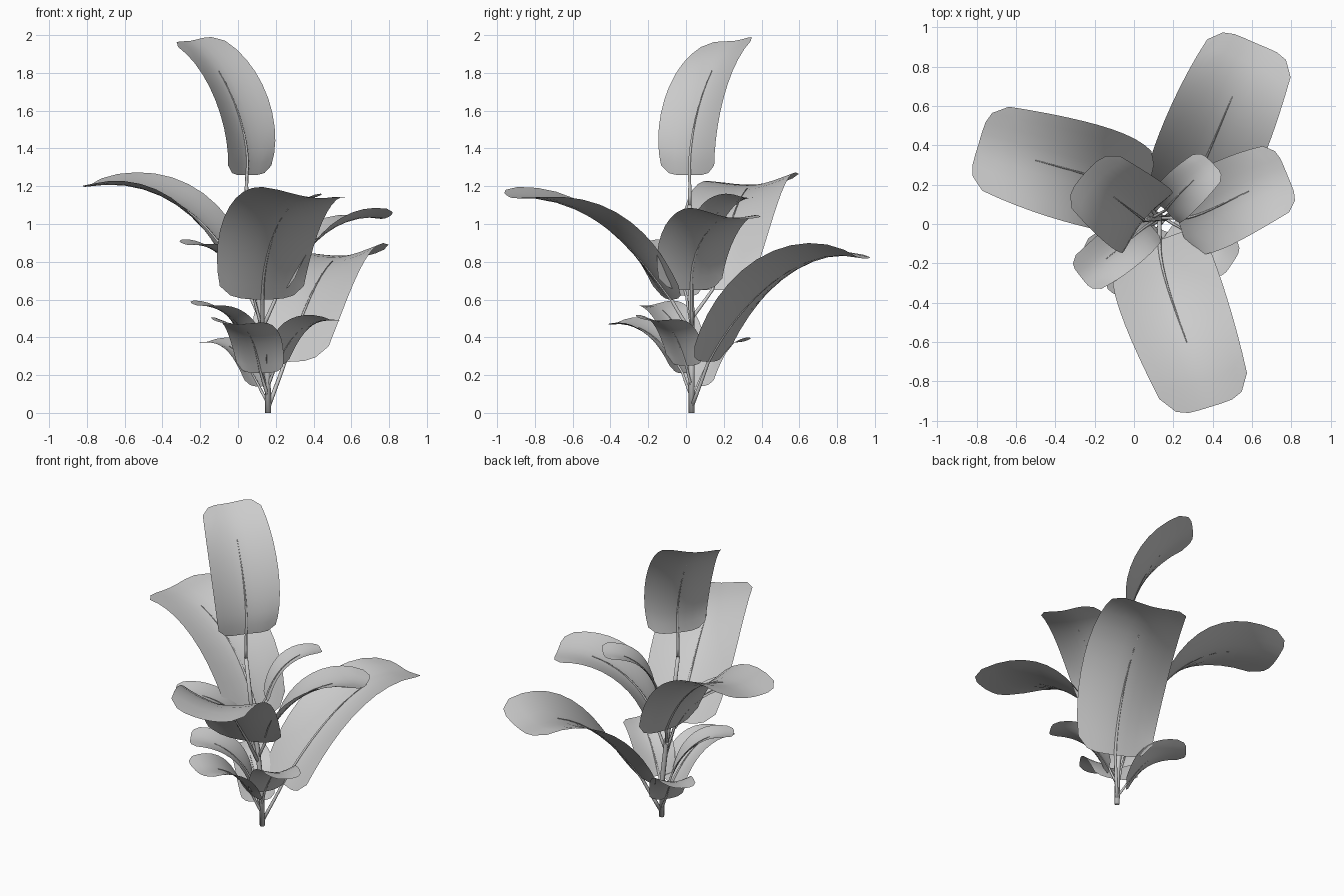
import bpy, bmesh
from math import sin, pi
from mathutils import Vector

cube = bpy.data.objects.get("Cube")
if cube:
    bpy.data.objects.remove(cube, do_unlink=True)

grey = bpy.data.materials.new("plain_grey")
grey.use_nodes = True
grey.diffuse_color = (0.6, 0.6, 0.6, 1)
grey.node_tree.nodes["Principled BSDF"].inputs["Base Color"].default_value = (0.6, 0.6, 0.6, 1)
UP = Vector((0, 0, 1))


def finish(name, bm):
    mesh = bpy.data.meshes.new(name)
    bm.to_mesh(mesh)
    bm.free()
    mesh.materials.append(grey)
    for p in mesh.polygons:
        p.use_smooth = True
    obj = bpy.data.objects.new(name, mesh)
    bpy.context.collection.objects.link(obj)
    return obj


def grid_faces(bm, rows, closed=False):
    for a, b in zip(rows, rows[1:]):
        n = len(a)
        for i in range(n if closed else n - 1):
            j = (i + 1) % n
            bm.faces.new((a[i], a[j], b[j], b[i]))


def tube(name, points, radii, sides=8):
    """Tapered round tube along a path."""
    bm = bmesh.new()
    rows = []
    for i, p in enumerate(points):
        d = (points[min(i + 1, len(points) - 1)] - points[max(i - 1, 0)]).normalized()
        ref = Vector((1, 0, 0)) if abs(d.x) < 0.8 else Vector((0, 1, 0))
        ring = bmesh.ops.create_circle(bm, segments=sides, radius=radii[i])["verts"]
        side = d.cross(ref).normalized()
        other = d.cross(side)
        for v in ring:
            v.co = p + side * v.co.x + other * v.co.y
        rows.append(ring)
    grid_faces(bm, rows, True)
    bm.faces.new(rows[0])
    bm.faces.new(rows[-1])
    bmesh.ops.recalc_face_normals(bm, faces=bm.faces)
    return finish(name, bm)


def leaf(name, root, base, low, high, tip, half):
    """Cupped blade on an arching midline, with its stalk and midrib."""
    root, base, low, high, tip = map(Vector, (root, base, low, high, tip))
    right = (tip - base).cross(UP).normalized()

    def at(t):
        # cubic through the four midline points
        a, b, c, k = 3 * t - 1, 3 * t - 2, 1 - t, 4.5 * t
        return base * (a * b * c / 2) - low * (k * b * c) + high * (k * a * c) + tip * (t * a * b / 2)

    def lift(t):
        return right.cross(at(t + 0.02) - at(t - 0.02)).normalized()

    bm = bmesh.new()
    rows = []
    for r in range(11):
        t = r / 10
        width = half * (1 - 0.55 * (t - 0.5) ** 2)
        row = []
        for c in range(9):
            u = c / 4 - 1
            s = 0.5 + (t - 0.5) * (1 - 0.16 * abs(u) ** 5)
            cup = half * (0.26 * sin(pi * (0.1 + 0.75 * t)) * abs(u) ** 1.6 + 0.1 * u * t)
            row.append(bm.verts.new(at(s) + right * u * width + lift(s) * cup))
        rows.append(row)
    grid_faces(bm, rows)
    finish(name + "_leaf", bm)

    # stalk runs into the midrib and tapers out on the blade
    thick = 0.006 + 0.022 * half
    path = [root.lerp(base, i / 3) for i in range(3)]
    path += [at(i * 0.08) + lift(i * 0.08) * 0.002 for i in range(10)]
    tube(name + "_stalk", path, [thick * (1 - 0.07 * i) for i in range(len(path))], 6)


# central stem with a thinner upper length
stem = [Vector(p) for p in ((0.16, 0.03, 0), (0.155, 0.03, 0.25), (0.125, 0.03, 0.5),
                            (0.08, 0.025, 0.8), (0.045, 0.02, 1.1))]
tube("stem", stem, [0.016, 0.016, 0.015, 0.013, 0.012])

# name, stalk root, four midline points from base to tip, half width
leaf("top", stem[4], (0.045, 0.02, 1.26), (0.025, 0.04, 1.5), (-0.08, 0.12, 1.77), (-0.25, 0.26, 1.97), 0.21)
leaf("front", (0.13, 0.03, 0.42), (0.13, -0.08, 0.6), (0.16, -0.28, 0.85), (0.25, -0.55, 1.06), (0.39, -0.93, 1.14), 0.27)
leaf("right", (0.12, 0.03, 0.5), (0.05, 0.14, 0.65), (-0.17, 0.23, 0.98), (-0.45, 0.31, 1.17), (-0.79, 0.41, 1.2), 0.26)
leaf("back", (0.16, 0.03, 0.03), (0.25, 0.12, 0.27), (0.36, 0.32, 0.56), (0.48, 0.6, 0.78), (0.62, 0.92, 0.82), 0.27)
leaf("left", (0.13, 0.03, 0.45), (0.22, 0.03, 0.65), (0.36, 0.06, 0.86), (0.55, 0.15, 1.0), (0.78, 0.25, 1.03), 0.21)
leaf("small_back", (0.09, 0.03, 0.7), (0.16, 0.07, 0.84), (0.21, 0.13, 1.0), (0.29, 0.21, 1.1), (0.4, 0.31, 1.14), 0.115)
leaf("small_right", (0.125, 0.03, 0.45), (0.08, 0.0, 0.62), (0.0, -0.06, 0.76), (-0.12, -0.16, 0.86), (-0.27, -0.27, 0.89), 0.125)
leaf("low_right", (0.155, 0.03, 0.12), (0.1, 0.0, 0.29), (0.03, -0.04, 0.43), (-0.07, -0.11, 0.53), (-0.22, -0.19, 0.57), 0.13)
leaf("low_front", (0.16, 0.03, 0.08), (0.12, -0.02, 0.21), (0.09, -0.11, 0.34), (0.04, -0.23, 0.44), (-0.05, -0.38, 0.47), 0.155)
leaf("low_left", (0.155, 0.03, 0.13), (0.2, 0.0, 0.25), (0.27, -0.04, 0.37), (0.36, -0.1, 0.46), (0.5, -0.2, 0.49), 0.13)
leaf("low_back", (0.16, 0.03, 0.05), (0.11, 0.06, 0.14), (0.05, 0.11, 0.25), (-0.03, 0.18, 0.34), (-0.17, 0.29, 0.375), 0.12)
